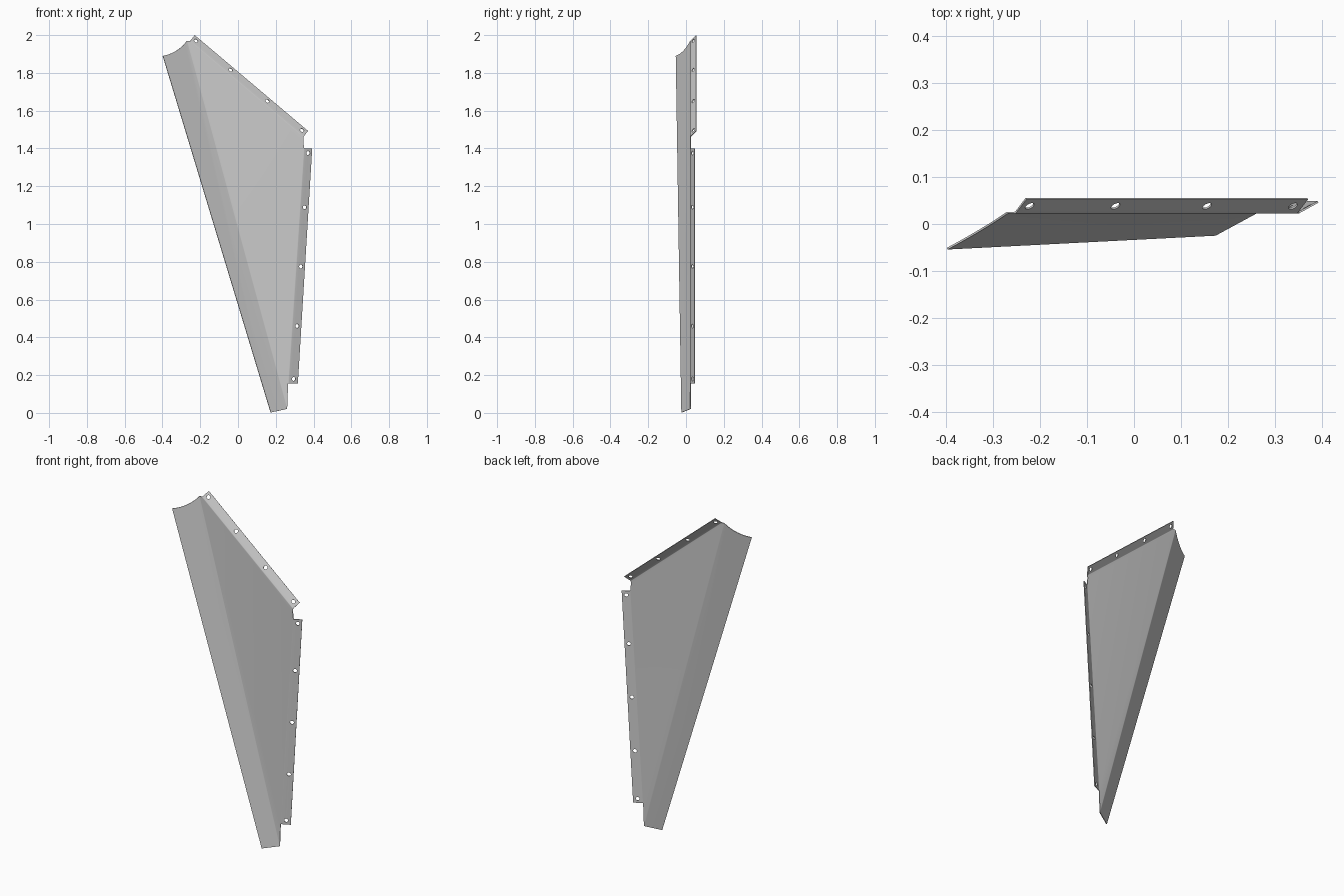
import bpy, bmesh
from mathutils import Vector, Matrix

if "Cube" in bpy.data.objects:
    bpy.data.objects.remove(bpy.data.objects["Cube"])

PLANE = 0.024      # y of the main flat panel
THICK = 0.004

def flat(x, z):
    return Vector((x, PLANE, z))

# Corners of the flat panel
fold_top, fold_low = flat(-0.27, 1.97), flat(0.26, 0.021)
top_a, top_b = flat(-0.253, 1.969), flat(0.347, 1.462)
side_a, side_b = flat(0.350, 1.40), flat(0.267, 0.155)
relief = flat(0.346, 1.44)

# Left wing: leans forward in proportion to its distance from the fold
fold_dir = (fold_low - fold_top).normalized()
def wing(x, z):
    d = flat(x, z) - fold_top
    dist = (d - fold_dir * d.dot(fold_dir)).length
    return Vector((x, PLANE - 0.53 * dist, z))

wing_top, wing_low = wing(-0.398, 1.89), wing(0.173, 0.002)
arc = []
for i in range(1, 10):
    t = i / 10
    p = fold_top.lerp(wing_top, t)
    sag = 0.015 * 4 * t * (1 - t)
    arc.append(wing(p.x + sag * 0.5, p.z - sag * 0.85))

# Mounting flanges: bent back from the panel edges
top_c, top_d = Vector((-0.230, 0.054, 1.999)), Vector((0.370, 0.054, 1.492))
side_c, side_d = Vector((0.392, 0.047, 1.40)), Vector((0.316, 0.047, 0.155))

bm = bmesh.new()
verts = {}
def face(points):
    vs = []
    for p in points:
        key = tuple(round(c, 5) for c in p)
        if key not in verts:
            verts[key] = bm.verts.new(p)
        vs.append(verts[key])
    return bm.faces.new(vs)

face([fold_top, fold_low, side_b, side_a, relief, top_b, top_a])
face([fold_top] + arc + [wing_top, wing_low, fold_low])
face([top_a, top_b, top_d, top_c])
face([side_a, side_b, side_d, side_c])
bmesh.ops.recalc_face_normals(bm, faces=bm.faces)
folds = [e for e in bm.edges if len(e.link_faces) == 2]
bmesh.ops.bevel(bm, geom=folds, offset=0.005, segments=3, profile=0.5,
                affect='EDGES', clamp_overlap=True)
me = bpy.data.meshes.new("sheet_panel")
bm.to_mesh(me)
bm.free()
panel = bpy.data.objects.new("sheet_panel", me)
bpy.context.collection.objects.link(panel)

solid = panel.modifiers.new("thickness", 'SOLIDIFY')
solid.thickness = THICK
solid.offset = 0
solid.use_even_offset = True

# Bolt holes drilled square to each flange
cut = bmesh.new()
def drill(a, b, c, d, fractions):
    normal = (b - a).cross(c - a).normalized()
    turn = normal.to_track_quat('Z', 'Y').to_matrix().to_4x4()
    for f in fractions:
        p = a.lerp(b, f).lerp(c.lerp(d, f), 0.52)
        bmesh.ops.create_cone(cut, cap_ends=True, segments=20, radius1=0.0105,
                              radius2=0.0105, depth=0.03,
                              matrix=Matrix.Translation(p) @ turn)

drill(top_a, top_b, top_c, top_d, (0.03, 0.335, 0.66, 0.965))
drill(side_a, side_b, side_c, side_d, (0.02, 0.25, 0.502, 0.755, 0.98))
cut_me = bpy.data.meshes.new("hole_cutter")
cut.to_mesh(cut_me)
cut.free()
cutter = bpy.data.objects.new("hole_cutter", cut_me)
bpy.context.collection.objects.link(cutter)
cutter.hide_render = True

holes = panel.modifiers.new("holes", 'BOOLEAN')
holes.operation = 'DIFFERENCE'
holes.solver = 'EXACT'
holes.object = cutter

bpy.context.view_layer.objects.active = panel
panel.select_set(True)
for name in ("thickness", "holes"):
    bpy.ops.object.modifier_apply(modifier=name)
bpy.data.objects.remove(cutter)
bpy.ops.object.shade_smooth_by_angle(angle=0.5)
